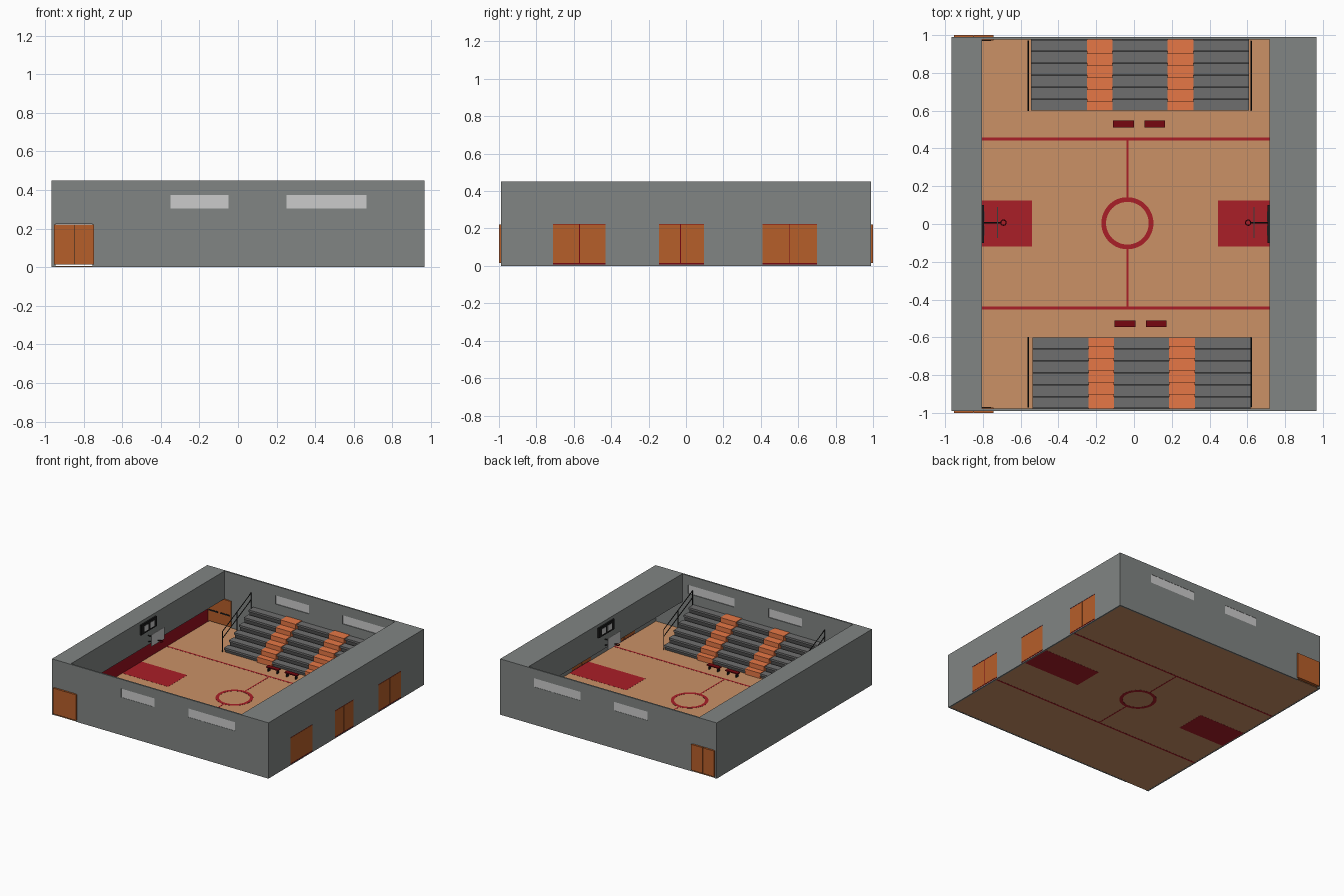
import bpy, bmesh, math
from mathutils import Matrix, Vector

if "Cube" in bpy.data.objects:
    bpy.data.objects.remove(bpy.data.objects["Cube"])

MATS = {}
# Colours as seen on screen, turned into linear values in mat()
COLORS = {
    "wall": (0.50, 0.515, 0.51), "wood": (0.79, 0.565, 0.40), "paint": (0.66, 0.14, 0.17),
    "door": (0.71, 0.37, 0.18), "dark": (0.13, 0.13, 0.13), "seat": (0.43, 0.43, 0.43),
    "riser": (0.30, 0.30, 0.30), "stair": (0.90, 0.465, 0.28), "bench": (0.46, 0.06, 0.09),
    "glass": (0.85, 0.85, 0.85), "pad": (0.60, 0.09, 0.14),
}


def mat(key):
    if key not in MATS:
        m = bpy.data.materials.new(key)
        m.diffuse_color = (*[c ** 2.2 for c in COLORS[key]], 1)
        m.use_nodes = True
        m.node_tree.nodes["Principled BSDF"].inputs["Base Color"].default_value = m.diffuse_color
        MATS[key] = m
    return MATS[key]


def boxes(name, items, color):
    """One object from boxes given as x0, x1, y0, y1, z0, z1."""
    bm = bmesh.new()
    for x0, x1, y0, y1, z0, z1 in items:
        size = (abs(x1 - x0), abs(y1 - y0), abs(z1 - z0))
        centre = Vector(((x0 + x1) / 2, (y0 + y1) / 2, (z0 + z1) / 2))
        bmesh.ops.create_cube(bm, size=1, matrix=Matrix.Translation(centre) @ Matrix.Diagonal((*size, 1)))
    me = bpy.data.meshes.new(name)
    bm.to_mesh(me)
    bm.free()
    me.materials.append(mat(color))
    ob = bpy.data.objects.new(name, me)
    bpy.context.collection.objects.link(ob)
    return ob


def rods(name, paths, radius, color, cyclic=False):
    cu = bpy.data.curves.new(name, "CURVE")
    cu.dimensions = "3D"
    cu.bevel_depth = radius
    cu.bevel_resolution = 1
    cu.use_fill_caps = True
    for pts in paths:
        sp = cu.splines.new("POLY")
        sp.points.add(len(pts) - 1)
        for p, co in zip(sp.points, pts):
            p.co = (*co, 1)
        sp.use_cyclic_u = cyclic
    cu.materials.append(mat(color))
    ob = bpy.data.objects.new(name, cu)
    bpy.context.collection.objects.link(ob)
    return ob


def cut(ob, items):
    cutter = boxes("cutter", items, "wall")
    cutter.hide_render = True
    mod = ob.modifiers.new("openings", "BOOLEAN")
    mod.object = cutter
    mod.solver = "EXACT"
    bpy.context.view_layer.objects.active = ob
    bpy.ops.object.modifier_apply(modifier=mod.name)
    bpy.data.objects.remove(cutter)


XL, XR, YW, TOP = -0.967, 0.965, 0.99, 0.45      # outer walls
IL, IR, SOFFIT = -0.805, 0.718, 0.225            # overhang faces and underside
T = 0.012
M0, M1 = 0, 0.0068                               # floor marking bottom and top

# Floor and court markings
boxes("floor", [(XL + 0.002, XR - 0.002, -YW + 0.002, YW - 0.002, 0.0008, 0.006)], "wood")
boxes("court_lines", [(XL + T, XR - T, 0.443, 0.457, M0, M1),
                      (XL + T, XR - T, -0.452, -0.438, M0, M1),
                      (-0.04, -0.03, 0.14, 0.443, M0, M1),
                      (-0.04, -0.03, -0.438, -0.132, M0, M1)], "paint")
boxes("key_areas", [(XL + T, -0.54, -0.12, 0.125, M0, M1),
                    (0.445, XR - T, -0.12, 0.125, M0, M1)], "paint")
bm = bmesh.new()
N = 48
rings = [[bm.verts.new((r * math.cos(2 * math.pi * i / N) - 0.035, r * math.sin(2 * math.pi * i / N) + 0.004, z))
          for i in range(N)] for r, z in ((0.113, M0), (0.138, M0), (0.138, M1), (0.113, M1))]
for k in range(4):
    a, b = rings[k], rings[(k + 1) % 4]
    for i in range(N):
        bm.faces.new((a[i], b[i], b[(i + 1) % N], a[(i + 1) % N]))
bmesh.ops.recalc_face_normals(bm, faces=bm.faces)
me = bpy.data.meshes.new("centre_circle")
bm.to_mesh(me)
bm.free()
me.materials.append(mat("paint"))
bpy.context.collection.objects.link(bpy.data.objects.new("centre_circle", me))

# End walls with window and door openings
WINDOWS = [(-0.35, -0.05), (0.25, 0.665)]
for s, side in ((-1, "front"), (1, "back")):
    w = boxes(side + "_wall", [(XL, XR, s * (YW - T), s * YW, 0, TOP)], "wall")
    cut(w, [(a, b, s * 0.95, s * 1.02, 0.305, 0.375) for a, b in WINDOWS]
        + [(-0.945, -0.755, s * 0.95, s * 1.02, -0.01, 0.225)])
    boxes(side + "_window_panes", [(a, b, s * (YW - 0.006), s * (YW - 0.002), 0.305, 0.375)
                                   for a, b in WINDOWS], "glass")
    boxes(side + "_door_leaves", [(-0.952, -0.850, s * 0.972, s, 0.015, 0.222),
                                  (-0.848, -0.745, s * 0.972, s, 0.015, 0.222)], "door")
    boxes(side + "_door_split", [(-0.851, -0.847, s * 0.975, s * 0.997, 0.015, 0.222)], "dark")
    boxes(side + "_door_bars", [(-0.94, -0.86, s * 0.968, s * 0.972, 0.1, 0.11),
                                (-0.84, -0.757, s * 0.968, s * 0.972, 0.1, 0.11)], "dark")

# Side walls, overhangs and wall padding
boxes("left_wall", [(XL, XL + T, -YW, YW, 0, TOP)], "wall")
rw = boxes("right_wall", [(XR - T, XR, -YW, YW, 0, TOP)], "wall")
DOORS = [(-0.71, -0.57, -0.43), (-0.145, -0.03, 0.095), (0.41, 0.555, 0.70)]
cut(rw, [(0.93, 1.0, a, c, 0.007, 0.225) for a, _, c in DOORS])
boxes("overhangs", [(XL + T, IL, -YW + T, YW - T, SOFFIT, TOP),
                    (IR, XR - T, -YW + T, YW - T, SOFFIT, TOP)], "wall")
boxes("wall_pad", [(XL + T, XL + T + 0.006, -YW + T, YW - T, 0.006, SOFFIT)], "pad")
for i, (a, m, c) in enumerate(DOORS):
    boxes(f"side_door_leaves_{i}", [(XR - T - 0.002, XR, a, m - 0.002, 0.015, 0.22),
                                    (XR - T - 0.002, XR, m + 0.002, c, 0.015, 0.22)], "door")
    boxes(f"side_door_frame_{i}", [(XR - 0.01, XR - 0.002, m - 0.002, m + 0.002, 0.008, 0.225),
                                   (XR - 0.01, XR - 0.002, a, c, 0.22, 0.225),
                                   (XR - 0.01, XR - 0.002, a, c, 0.007, 0.015)], "bench")

# Bleachers, stairs and railings on both long sides
ROWS, PITCH, RISE = 6, 0.063, 0.037
for s, dx, side in ((1, 0, "back"), (-1, 0.008, "front")):
    planks, steps, stairs = [], [], []
    for i in range(ROWS):
        y, h = 0.60 + PITCH * i, 0.045 + RISE * i
        for a, b in ((-0.545, -0.25), (-0.115, 0.177), (0.315, 0.61)):
            planks.append((a + dx, b + dx, s * y, s * (y + 0.060), h - 0.016, h))
            steps.append((a + dx, b + dx, s * (y + 0.012), s * (y + PITCH), 0.006, h - 0.016))
        # stair treads fall half a row behind the seats
        for a, b in ((-0.25, -0.115), (0.177, 0.315)):
            y0 = y if i == 0 else y - 0.016
            stairs.append((a + dx, b + dx, s * y0, s * (y + PITCH - 0.016 * (i < ROWS - 1)), 0.006, h + 0.004))
    boxes(side + "_bleacher_seats", planks, "seat")
    boxes(side + "_bleacher_steps", steps, "riser")
    boxes(side + "_bleacher_stairs", stairs, "stair")
    paths = []
    for x in (-0.56, 0.62):
        rail = lambda y, z: (x, s * y, z + (y - 0.6) * 0.47)
        paths += [[rail(0.6, 0.17), rail(0.97, 0.17)], [rail(0.6, 0.115), rail(0.97, 0.115)]]
        paths += [[(x, s * y, 0.004), rail(y, 0.17)] for y in (0.602, 0.785, 0.968)]
    rods(side + "_railings", paths, 0.0035, "dark")

    # Team benches
    seats, legs = [], []
    for a in (-0.11, 0.055):
        a += dx
        y0, y1 = (0.512, 0.547) if s > 0 else (-0.545, -0.51)
        seats.append((a, a + 0.11, y0, y1, 0.035, 0.043))
        legs += [(a + k, a + k + 0.008, y0 + 0.005, y1 - 0.005, 0.006, 0.035) for k in (0.012, 0.09)]
    boxes(side + "_team_bench_seats", seats, "bench")
    boxes(side + "_team_bench_legs", legs, "dark")

# Hoops and scoreboards on the overhang faces
for d, wx, side in ((1, IL, "left"), (-1, IR, "right")):
    boxes(side + "_scoreboard", [(wx, wx + d * 0.012, -0.1, 0.1, 0.345, 0.425)], "dark")
    boxes(side + "_scoreboard_panels", [(wx + d * 0.01, wx + d * 0.014, a, a + 0.05, 0.36, 0.405)
                                        for a in (-0.06, 0.015)], "glass")
    bx = wx + d * 0.083
    boxes(side + "_backboard", [(bx - 0.003, bx + 0.003, -0.075, 0.09, 0.265, 0.36)], "glass")
    rods(side + "_hoop_arm", [[(wx, 0.007, 0.30), (bx, 0.007, 0.30)],
                              [(wx, 0.007, 0.25), (bx, 0.007, 0.285)],
                              [(bx, 0.007, 0.285), (bx + d * 0.018, 0.007, 0.285)]], 0.004, "dark")
    cx = bx + d * 0.031
    rods(side + "_hoop_ring", [[(cx + 0.014 * math.cos(t * math.pi / 8), 0.007 + 0.014 * math.sin(t * math.pi / 8), 0.285)
                                for t in range(16)]], 0.003, "bench", True)
